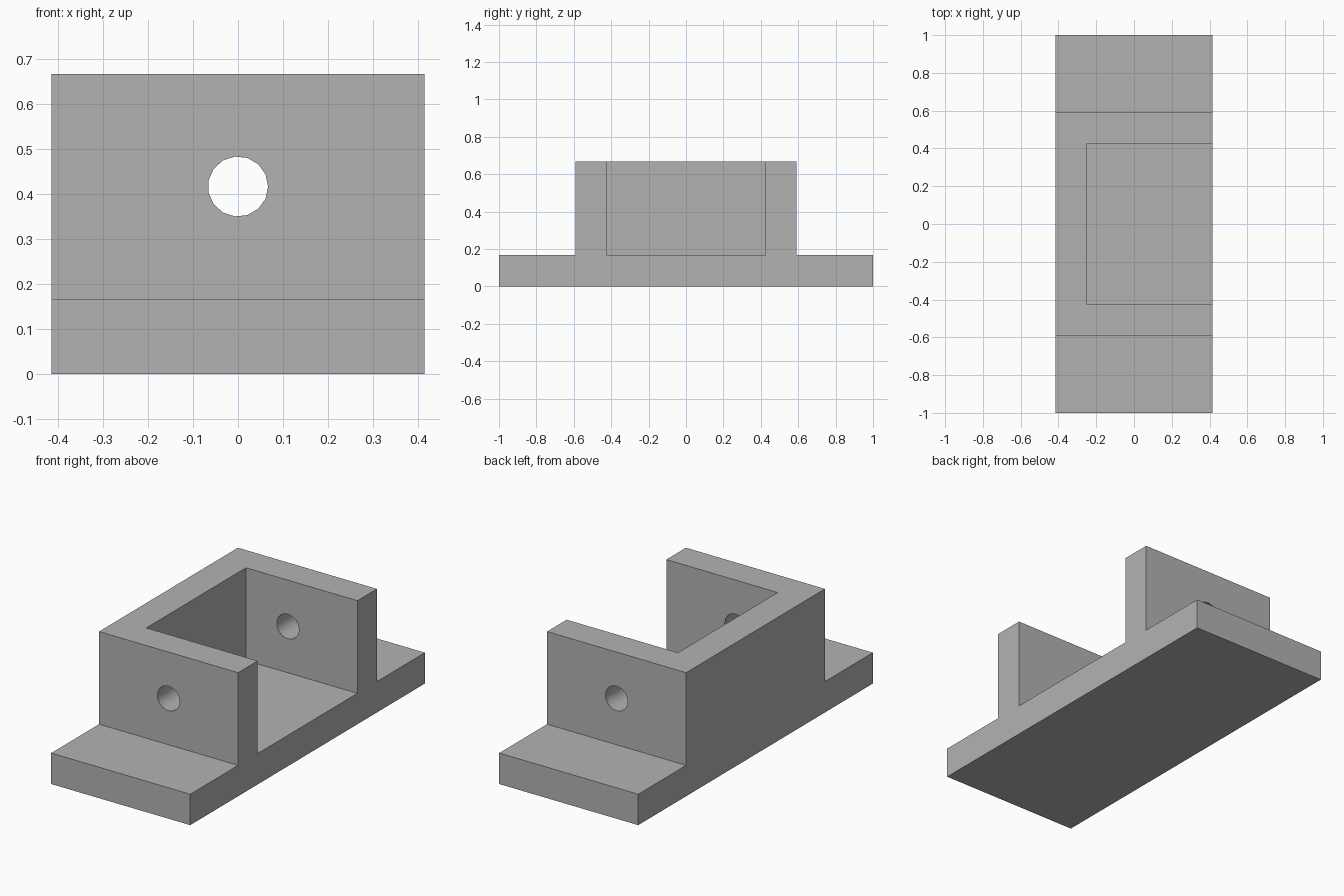
import bpy
import bmesh
from math import sin, cos, tau, radians
from mathutils import Vector

cube = bpy.data.objects.get("Cube")
if cube:
    bpy.data.objects.remove(cube, do_unlink=True)

HALF_X, HALF_Y = 0.415, 1.0
BASE_Z, TOP_Z = 0.167, 0.667
WALL_OUT, WALL_IN, BACK_IN = 0.592, 0.425, -0.25
HOLE_R, HOLE_Z, HOLE_SIDES = 0.067, 0.417, 15

grey = bpy.data.materials.new("plain grey")
grey.use_nodes = True
colour = (0.45, 0.45, 0.45, 1)
grey.diffuse_color = colour
grey.node_tree.nodes["Principled BSDF"].inputs["Base Color"].default_value = colour


def prism(name, outline, sweep):
    """Solid made by sweeping a closed outline along a vector."""
    bm = bmesh.new()
    face = bm.faces.new([bm.verts.new(p) for p in outline])
    swept = bmesh.ops.extrude_face_region(bm, geom=[face], use_keep_orig=True)
    moved = [v for v in swept["geom"] if isinstance(v, bmesh.types.BMVert)]
    bmesh.ops.translate(bm, verts=moved, vec=Vector(sweep))
    bmesh.ops.recalc_face_normals(bm, faces=bm.faces)
    mesh = bpy.data.meshes.new(name)
    bm.to_mesh(mesh)
    bm.free()
    mesh.materials.append(grey)
    obj = bpy.data.objects.new(name, mesh)
    bpy.context.collection.objects.link(obj)
    return obj


def cut(target, cutter):
    """Subtract the cutter, then discard it."""
    cutter.hide_render = True
    mod = target.modifiers.new("cut", 'BOOLEAN')
    mod.operation = 'DIFFERENCE'
    mod.solver = 'EXACT'
    mod.object = cutter
    bpy.ops.object.select_all(action='DESELECT')
    bpy.context.view_layer.objects.active = target
    target.select_set(True)
    bpy.ops.object.modifier_apply(modifier=mod.name)
    bpy.data.objects.remove(cutter, do_unlink=True)


# Bracket body: stepped side profile swept across the width
half = [(HALF_Y, 0), (HALF_Y, BASE_Z), (WALL_OUT, BASE_Z), (WALL_OUT, TOP_Z)]
profile = half + [(-y, z) for y, z in reversed(half)]
bracket = prism("bracket_body", [(-HALF_X, y, z) for y, z in profile],
                (2 * HALF_X, 0, 0))

# Pocket open to the top and the left side
pocket = [(BACK_IN, -WALL_IN, BASE_Z), (1, -WALL_IN, BASE_Z),
          (1, WALL_IN, BASE_Z), (BACK_IN, WALL_IN, BASE_Z)]
cut(bracket, prism("pocket_cutter", pocket, (0, 0, 1)))

# Pin hole through both upright walls
angles = [tau * i / HOLE_SIDES for i in range(HOLE_SIDES)]
ring = [(HOLE_R * cos(a), -HALF_Y, HOLE_Z + HOLE_R * sin(a)) for a in angles]
cut(bracket, prism("hole_cutter", ring, (0, 2 * HALF_Y, 0)))

bpy.ops.object.shade_smooth_by_angle(angle=radians(30))
